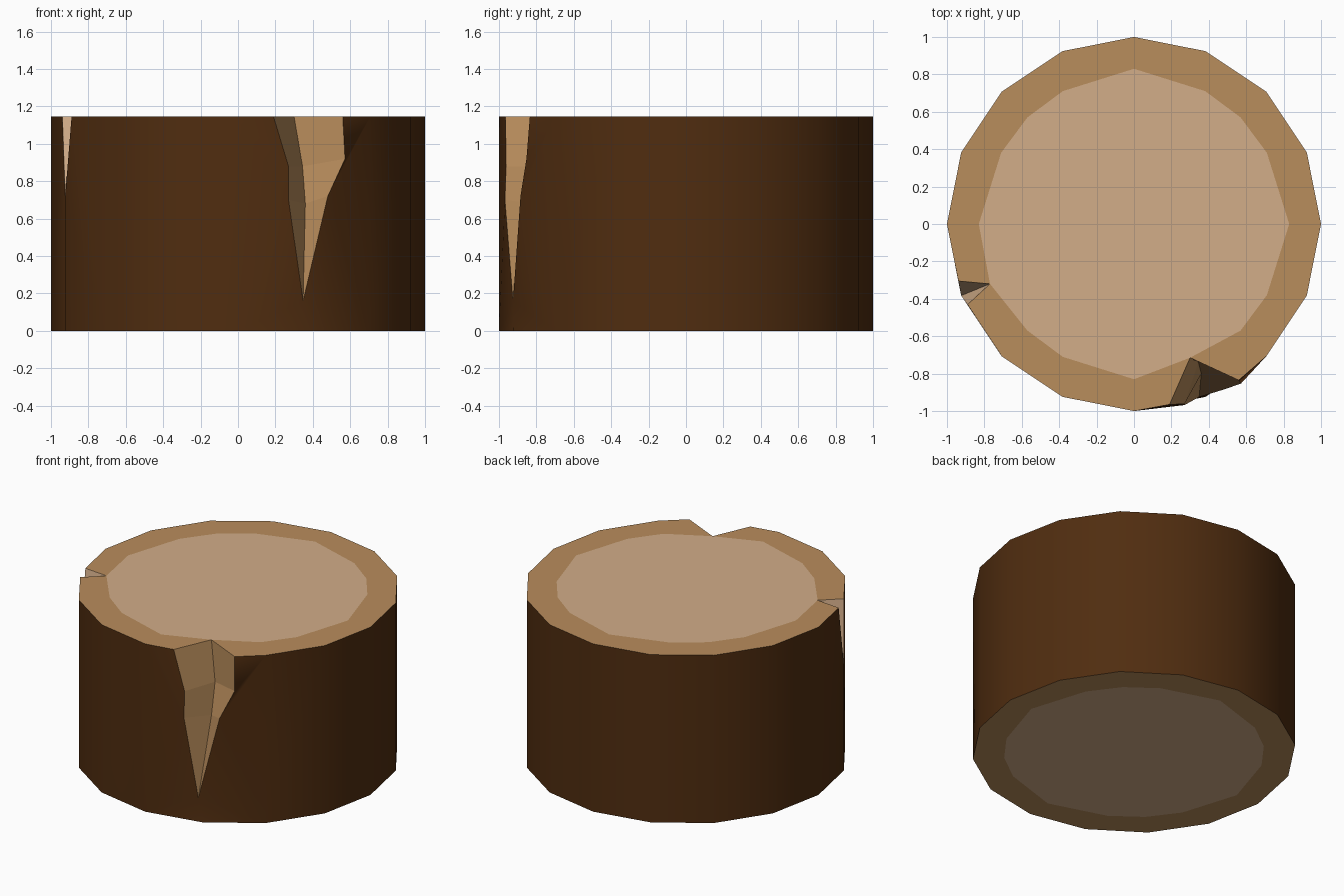
import bpy, bmesh, math

if "Cube" in bpy.data.objects:
    bpy.data.objects.remove(bpy.data.objects["Cube"])

H, N = 1.145, 16
BARK, SAP, HEART = 0, 1, 2

# Splits replacing a rim corner: chains run from the top down to the shared tip
SPLITS = {
    13: dict(mat=SAP,
             left=[(.19, -.965, H), (.27, -.962, .88), (.27, -.968, .70)],
             inner=[(.30, -.715, H), (.345, -.74, .88), (.36, -.80, .68)],
             right=[(.56, -.835, H), (.572, -.853, .92), (.48, -.885, .72)],
             tip=(.348, -.925, .16)),
    9: dict(mat=HEART,
            left=[(-.939, -.305, H)], inner=[(-.77, -.32, H)],
            right=[(-.89, -.431, H)], tip=(-.924, -.383, .72)),
}

bm = bmesh.new()
cache = {}


def vert(p):
    key = tuple(round(c, 4) for c in p)
    if key not in cache:
        cache[key] = bm.verts.new(key)
    return cache[key]


def face(points, mat):
    f = bm.faces.new([vert(p) for p in points])
    f.material_index = mat
    f.smooth = mat == BARK


def rim(k, z):
    a = math.tau * (k % N) / N
    return (math.cos(a), math.sin(a), z)


def core(k, z):
    """Heartwood outline, pulled to the split where one reaches it."""
    k %= N
    if z > 0 and k in SPLITS:
        return SPLITS[k]["inner"][0]
    a = (0, 28.2, 45, 61.8)[k % 4] + 90 * (k // 4)
    r = .83 if k % 4 == 0 else .806
    return (r * math.cos(math.radians(a)), r * math.sin(math.radians(a)), z)


def top(k, side):
    s = SPLITS.get(k % N)
    return s[side][0] if s else rim(k, H)


def bark_beside_split(k_far, k, side):
    """Bark panel with one edge cut away by a split."""
    s = SPLITS[k]
    chain = s[side] + [s["tip"]]
    hi, lo = rim(k_far, H), rim(k_far, 0)
    m = len(chain) - 2
    for i in range(m):
        face([hi, chain[i], chain[i + 1]], BARK)
    face([hi, chain[m], lo], BARK)
    face([lo, chain[m], chain[m + 1]], BARK)
    face([lo, s["tip"], rim(k, 0)], BARK)


for k in range(N):
    n = (k + 1) % N
    # bark wall
    if n in SPLITS:
        bark_beside_split(k, n, "left")
    elif k in SPLITS:
        bark_beside_split(n, k, "right")
    else:
        face([rim(k, 0), rim(n, 0), rim(n, H), rim(k, H)], BARK)
    # sapwood rings, top and bottom
    face([top(k, "right"), top(n, "left"), core(n, H), core(k, H)], SAP)
    face([rim(n, 0), rim(k, 0), core(k, 0), core(n, 0)], SAP)

# heartwood discs
for z in (0, H):
    face([core(k, z) for k in range(N)], HEART)

# inner walls of the splits
for s in SPLITS.values():
    for side in ("left", "right"):
        e, c = s[side], s["inner"]
        for i in range(len(e) - 1):
            face([e[i], e[i + 1], c[i + 1], c[i]], s["mat"])
        face([e[-1], s["tip"], c[-1]], s["mat"])

bmesh.ops.recalc_face_normals(bm, faces=bm.faces[:])
for e in bm.edges:
    e.smooth = all(f.material_index == BARK for f in e.link_faces)

mesh = bpy.data.meshes.new("log_stump")
bm.to_mesh(mesh)
bm.free()
for name, col in (("dark_bark", (.080, .026, .005)),
                  ("sapwood", (.485, .266, .107)),
                  ("heartwood", (.645, .418, .250))):
    m = bpy.data.materials.new(name)
    m.diffuse_color = (*col, 1)
    m.use_nodes = True
    m.node_tree.nodes["Principled BSDF"].inputs["Base Color"].default_value = m.diffuse_color
    mesh.materials.append(m)
bpy.context.collection.objects.link(bpy.data.objects.new("log_stump", mesh))
